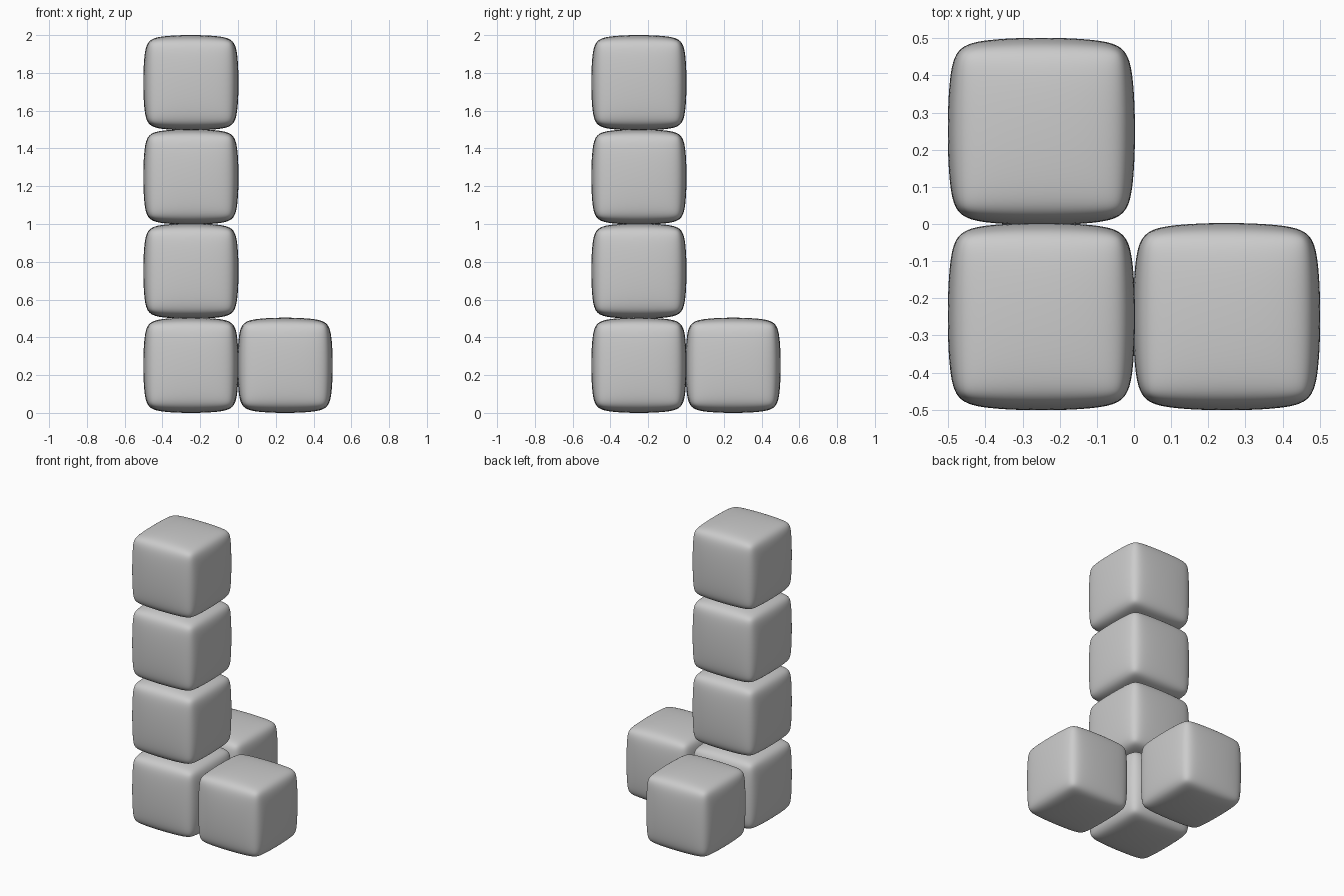
import bpy

if "Cube" in bpy.data.objects:
    bpy.data.objects.remove(bpy.data.objects["Cube"])

SIZE, STEP = 0.504, 0.4987   # block width and spacing (blocks just touch)


def block(name, ix, iy, iz):
    """Soft, slightly puffy cube on the block grid."""
    loc = ((ix - 0.5) * STEP, (iy - 0.5) * STEP, SIZE / 2 + iz * STEP)
    bpy.ops.mesh.primitive_cube_add(size=SIZE, location=loc)
    ob = bpy.context.object
    ob.name = name
    bev = ob.modifiers.new("round_edges", 'BEVEL')
    bev.width = 0.055
    bev.segments = 1
    sub = ob.modifiers.new("smooth", 'SUBSURF')
    sub.levels = sub.render_levels = 4
    # refit the smoothed block to its full width
    bpy.context.view_layer.update()
    ev = ob.evaluated_get(bpy.context.evaluated_depsgraph_get())
    width = 2 * max(v.co.x for v in ev.data.vertices)
    ob.scale = [SIZE / width] * 3
    bpy.ops.object.shade_smooth()


# tower
for k in range(4):
    block(f"tower_block_{k + 1}", 0, 0, k)
# side blocks at the base
block("right_block", 1, 0, 0)
block("back_block", 0, 1, 0)
